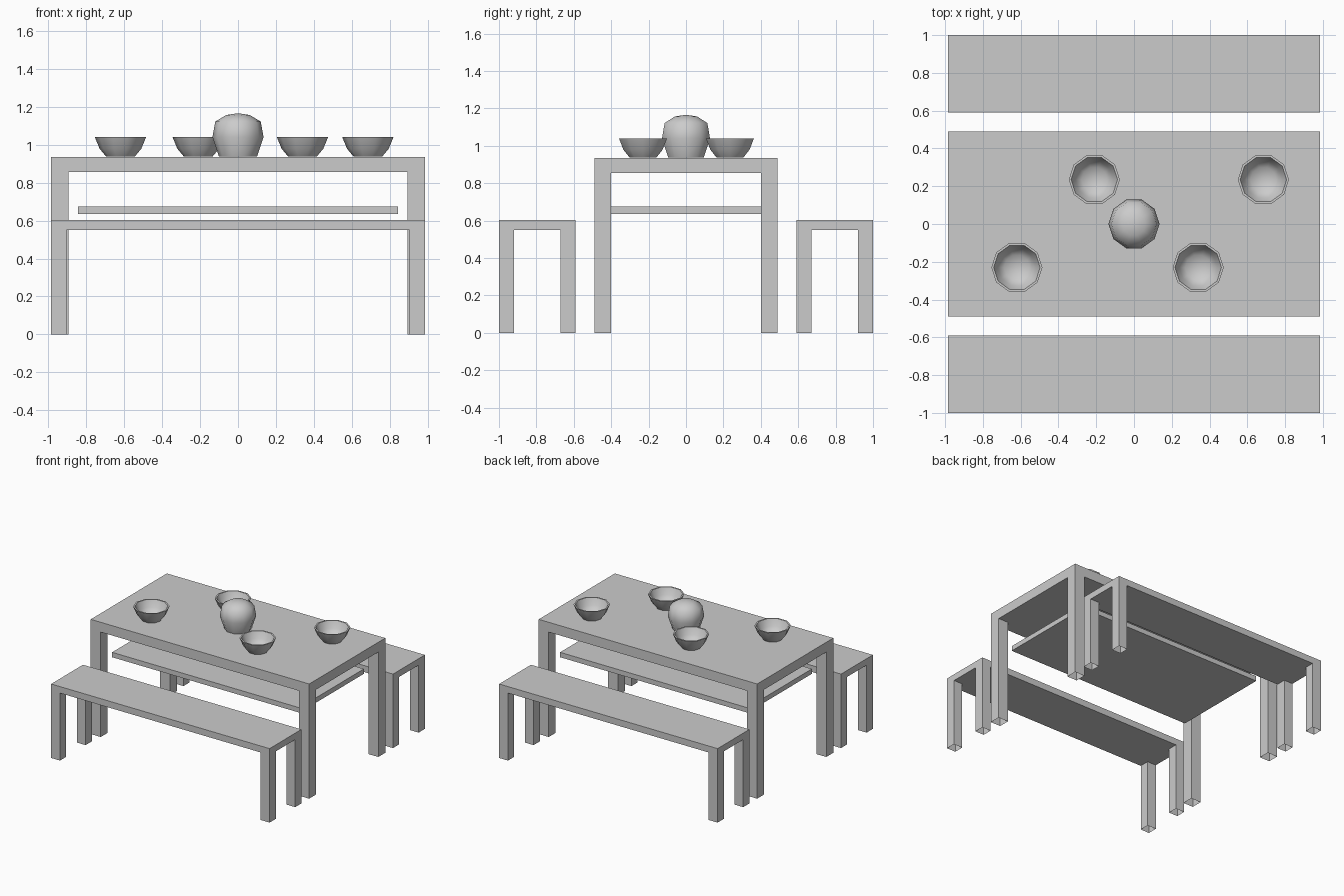
import bpy, bmesh
from math import radians, tau
from mathutils import Vector

if "Cube" in bpy.data.objects:
    bpy.data.objects.remove(bpy.data.objects["Cube"])


def finish(bm, name, smooth=None):
    mesh = bpy.data.meshes.new(name)
    bm.to_mesh(mesh)
    bm.free()
    obj = bpy.data.objects.new(name, mesh)
    bpy.context.collection.objects.link(obj)
    if smooth:
        bpy.ops.object.select_all(action='DESELECT')
        obj.select_set(True)
        bpy.context.view_layer.objects.active = obj
        bpy.ops.object.shade_smooth_by_angle(angle=radians(smooth))
    return obj


def box(bm, lo, hi):
    verts = bmesh.ops.create_cube(bm, size=1)["verts"]
    for v in verts:
        v.co = Vector([hi[i] if v.co[i] > 0 else lo[i] for i in range(3)])
    return verts


def trestle(name, hx, hy, under, top, leg, cy=0):
    """Slab whose four corner squares extend down as legs with open ends."""
    bm = bmesh.new()
    box(bm, (-hx, cy - hy, under), (hx, cy + hy, top))
    # cut the slab so that each corner of the underside is a leg footprint
    for axis, pos in ((0, leg - hx), (0, hx - leg), (1, cy + leg - hy), (1, cy + hy - leg)):
        co, no = Vector(), Vector()
        co[axis], no[axis] = pos, 1
        bmesh.ops.bisect_plane(bm, geom=bm.verts[:] + bm.edges[:] + bm.faces[:],
                               plane_co=co, plane_no=no)
    bm.normal_update()
    corners = []
    for f in bm.faces:
        c = f.calc_center_median()
        if f.normal.z < -0.9 and abs(c.x) > hx - leg and abs(c.y - cy) > hy - leg:
            corners.append(f)
    ends = bmesh.ops.extrude_discrete_faces(bm, faces=corners)["faces"]
    for f in ends:
        for v in f.verts:
            v.co.z = 0
    bmesh.ops.delete(bm, geom=ends, context='FACES_ONLY')
    return finish(bm, name)


def lathe(name, profile, x, y, angle, sides=10):
    bm = bmesh.new()
    vs = [bm.verts.new((r, 0, z)) for r, z in profile]
    es = [bm.edges.new(p) for p in zip(vs, vs[1:])]
    bmesh.ops.spin(bm, geom=vs + es, axis=(0, 0, 1), cent=(0, 0, 0),
                   angle=tau, steps=sides)
    bmesh.ops.remove_doubles(bm, verts=bm.verts[:], dist=0.0005)
    bmesh.ops.recalc_face_normals(bm, faces=bm.faces[:])
    obj = finish(bm, name, angle)
    obj.location = (x, y, 0)
    return obj


# table and the two benches
trestle("table", 0.985, 0.49, 0.855, 0.935, 0.09)
for side, sign in (("front", -1), ("back", 1)):
    trestle(side + "_bench", 0.985, 0.205, 0.55, 0.603, 0.08, sign * 0.795)

# shelf under the table top
bm = bmesh.new()
box(bm, (-0.845, -0.415, 0.635), (0.845, 0.415, 0.675))
finish(bm, "shelf")

# round pot in the middle
lathe("pot", [(0, 0.937), (0.1, 0.937), (0.135, 1.04), (0.12, 1.122),
              (0.062, 1.157), (0, 1.166)], 0, 0, 50)

# four open bowls
bowl = [(0, 0.937), (0.075, 0.937), (0.11, 0.979), (0.135, 1.04),
        (0.123, 1.04), (0.1, 0.986), (0.068, 0.952), (0, 0.947)]
for i, (x, y) in enumerate([(-0.62, -0.23), (0.34, -0.23), (-0.21, 0.235), (0.685, 0.235)]):
    lathe(f"bowl_{i + 1}", bowl, x, y, 45)
